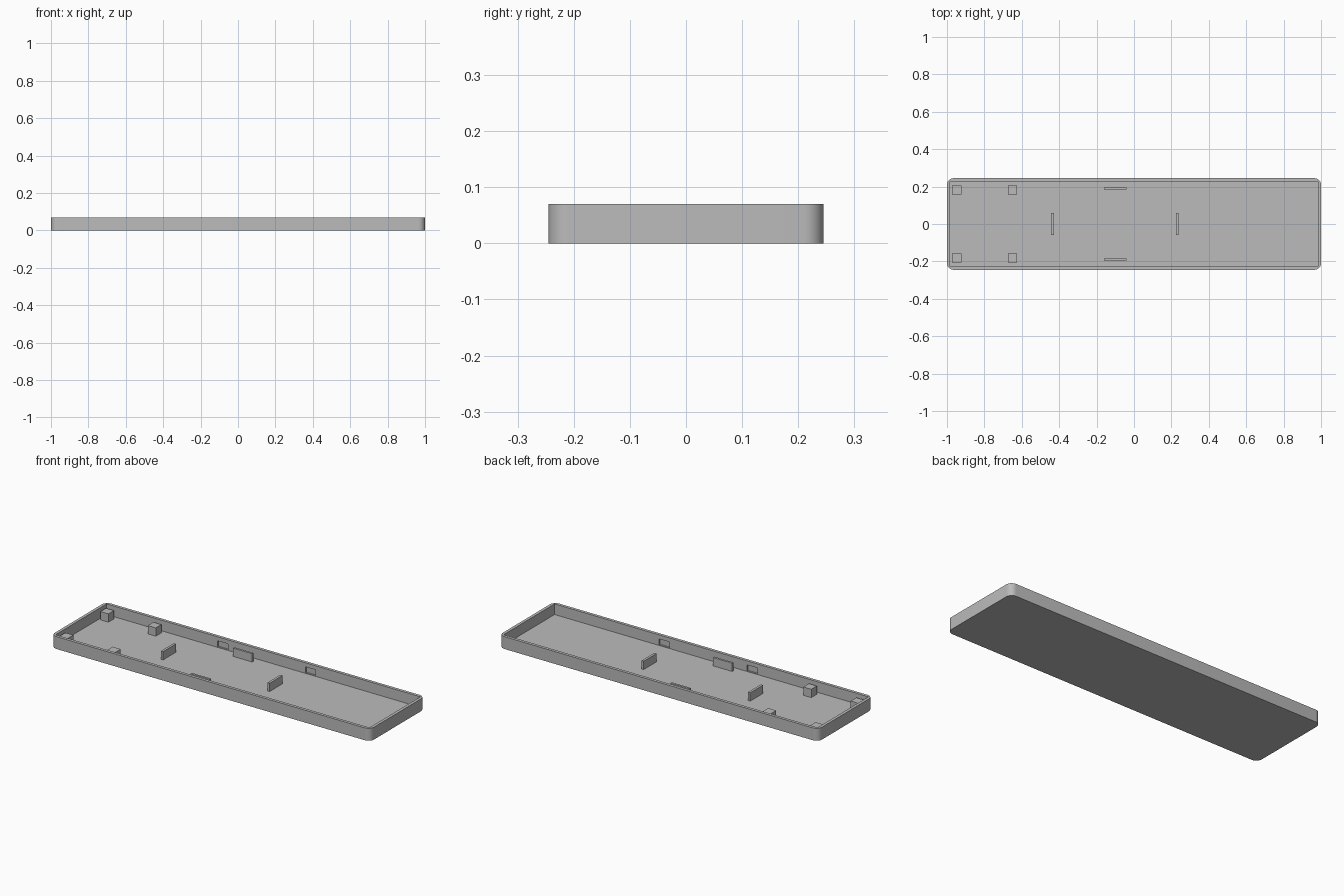
import bpy, bmesh
from mathutils import Vector

default = bpy.data.objects.get("Cube")
if default:
    bpy.data.objects.remove(default, do_unlink=True)

grey = bpy.data.materials.new("plain grey")
grey.use_nodes = True
GREY = (0.5, 0.5, 0.5, 1)
grey.diffuse_color = GREY
grey.node_tree.nodes["Principled BSDF"].inputs["Base Color"].default_value = GREY

HX, HY, HEIGHT = 1.0, 0.245, 0.07   # outer half sizes and height
WALL, FLOOR = 0.017, 0.01           # wall and floor thickness
TOP = 0.057                         # top of the inner posts and ribs


def box(name, centre, size, round_corners=0.0):
    """Box, optionally with its upright edges rounded."""
    bm = bmesh.new()
    bmesh.ops.create_cube(bm, size=1)
    for v in bm.verts:
        v.co = Vector(a * b for a, b in zip(v.co, size)) + Vector(centre)
    if round_corners:
        upright = [e for e in bm.edges
                   if abs(e.verts[0].co.z - e.verts[1].co.z) > 0.001]
        bmesh.ops.bevel(bm, geom=upright, offset=round_corners,
                        segments=8, profile=0.5, affect='EDGES')
    mesh = bpy.data.meshes.new(name)
    bm.to_mesh(mesh)
    bm.free()
    mesh.materials.append(grey)
    obj = bpy.data.objects.new(name, mesh)
    bpy.context.collection.objects.link(obj)
    return obj


def cut(target, cutter):
    mod = target.modifiers.new(cutter.name, 'BOOLEAN')
    mod.operation = 'DIFFERENCE'
    mod.solver = 'EXACT'
    mod.object = cutter
    bpy.context.view_layer.objects.active = target
    bpy.ops.object.modifier_apply(modifier=mod.name)
    bpy.data.objects.remove(cutter, do_unlink=True)


def standing(name, x, y, sx, sy):
    """Upright piece standing on the tray floor."""
    base = FLOOR - 0.002
    return box(name, (x, y, (base + TOP) / 2), (sx, sy, TOP - base))


# Tray shell: rounded outside, square inside
tray = box("tray", (0, 0, HEIGHT / 2), (2 * HX, 2 * HY, HEIGHT), 0.035)
cut(tray, box("hollow", (0, 0, FLOOR + 0.05),
              (2 * (HX - WALL), 2 * (HY - WALL), 0.1)))

# Shallow latch recesses inside the long walls
for side in (-1, 1):
    for x in (-0.255, 0.295):
        cut(tray, box("latch_recess", (x, side * (HY - WALL), 0.03),
                      (0.065, 0.018, 0.034)))

# Smooth corners, sharp edges
bpy.ops.object.select_all(action='DESELECT')
tray.select_set(True)
bpy.context.view_layer.objects.active = tray
bpy.ops.object.shade_smooth_by_angle(angle=0.52)

# Posts and plates, mirrored front to back
for side, label in ((-1, "front"), (1, "back")):
    standing(label + "_outer_post", -0.947, side * 0.182, 0.05, 0.05)
    standing(label + "_inner_post", -0.65, side * 0.182, 0.05, 0.05)
    standing(label + "_plate", -0.1, side * 0.19, 0.12, 0.012)

# Cross ribs
standing("right_rib", -0.436, 0, 0.014, 0.116)
standing("left_rib", 0.232, 0, 0.014, 0.116)
